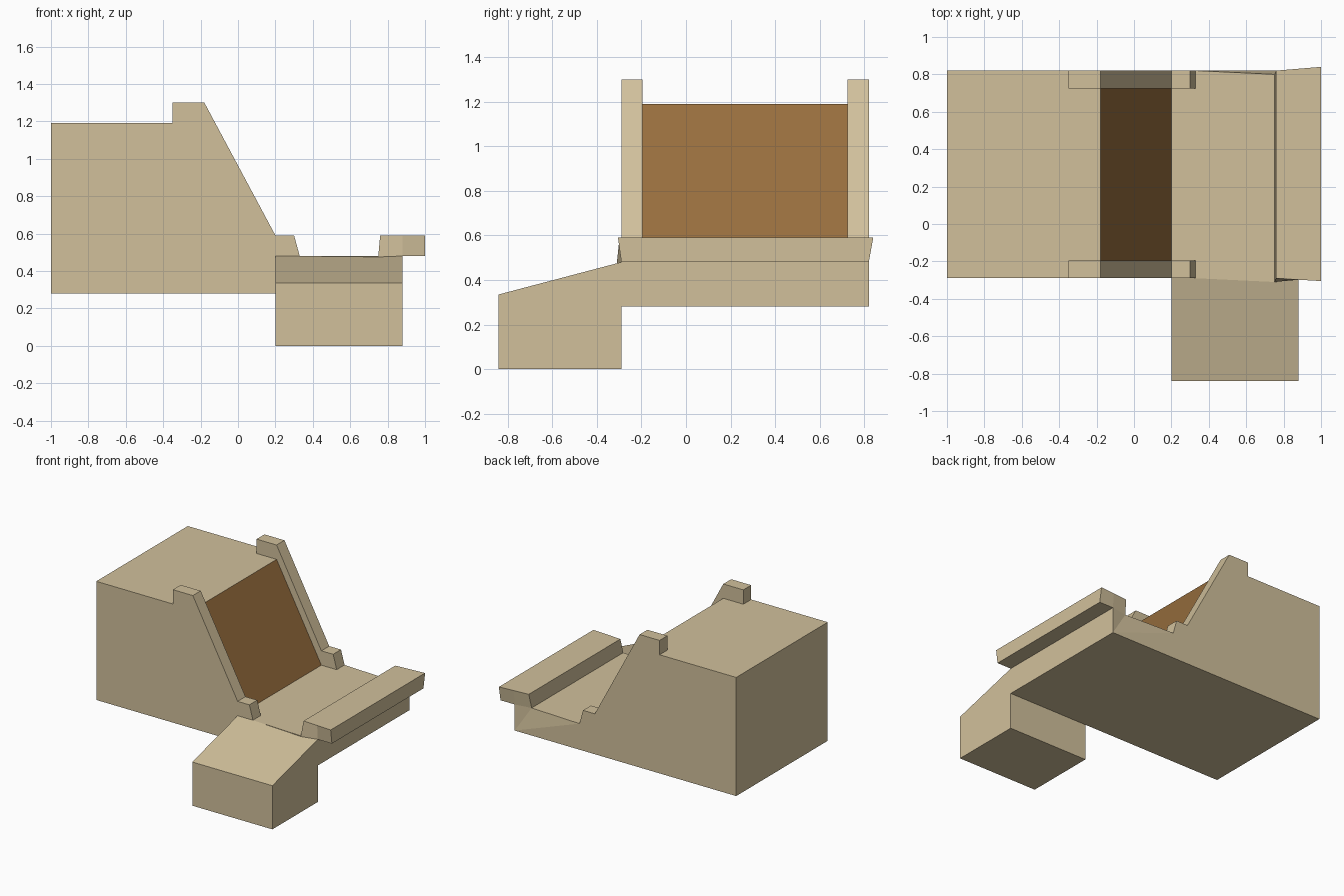
import bpy
import bmesh

default = bpy.data.objects.get("Cube")
if default:
    bpy.data.objects.remove(default, do_unlink=True)


def material(name, rgb):
    mat = bpy.data.materials.new(name)
    mat.use_nodes = True
    color = (*rgb, 1)
    mat.diffuse_color = color
    mat.node_tree.nodes["Principled BSDF"].inputs["Base Color"].default_value = color
    return mat


TAN = material("tan stone", (0.64, 0.53, 0.33))
BROWN = material("brown panel", (0.31, 0.155, 0.048))
FRONT, BACK = -0.29, 0.82
BASE, DECK, CURB, ROOF, RAIL_TOP = 0.28, 0.48, 0.59, 1.19, 1.30


def start_prism(near, far, caps=None):
    """Join two matching outlines of 3D points into a closed solid."""
    bm = bmesh.new()
    a = [bm.verts.new(p) for p in near]
    b = [bm.verts.new(p) for p in far]
    n = len(a)
    for i in range(n):
        j = (i + 1) % n
        bm.faces.new((a[i], a[j], b[j], b[i]))
    for loop in caps or [range(n)]:
        bm.faces.new([a[i] for i in loop])
        bm.faces.new([b[i] for i in reversed(loop)])
    bmesh.ops.recalc_face_normals(bm, faces=bm.faces)
    return bm


def finish(name, bm, mats):
    mesh = bpy.data.meshes.new(name)
    bm.to_mesh(mesh)
    bm.free()
    for mat in mats:
        mesh.materials.append(mat)
    obj = bpy.data.objects.new(name, mesh)
    bpy.context.collection.objects.link(obj)
    return obj


def side_profile(profile, y0, y1):
    return start_prism([(x, y0, z) for x, z in profile],
                       [(x, y1, z) for x, z in profile])


# Main body: tall block, sloped panel and low deck
body = side_profile([(-1, BASE), (0.88, BASE), (0.88, DECK), (0.75, DECK),
                     (0.33, DECK), (0.2, DECK), (-0.18, ROOF), (-1, ROOF)],
                    FRONT, BACK)
for face in body.faces:
    sloped = face.normal.x > 0.3 and face.normal.z > 0.3
    face.material_index = 1 if sloped else 0
bmesh.ops.triangulate(body, faces=[f for f in body.faces if len(f.verts) > 4])
for v in body.verts:  # slightly skewed deck corners beside the curb
    if abs(v.co.x - 0.75) < 0.001:
        v.co.y -= 0.02
finish("main_body", body, [TAN, BROWN])

# Raised rails on both sides of the sloped panel
rail_profile = [(-0.35, ROOF), (-0.18, ROOF), (0.2, DECK), (0.33, DECK),
                (0.3, CURB), (0.2, CURB), (-0.18, RAIL_TOP), (-0.35, RAIL_TOP)]
for name, y0, y1 in (("front_rail", FRONT, -0.195), ("back_rail", 0.725, BACK)):
    finish(name, side_profile(rail_profile, y0, y1), [TAN])

# Overhanging curb with flared, folded ends
curb_profile = [(0.75, DECK), (0.88, DECK), (1, DECK),
                (1, CURB), (0.88, CURB), (0.76, CURB)]
front_ys = [-0.31, -0.29, -0.29, -0.305, -0.298, -0.29]
back_ys = [0.80, 0.82, 0.82, 0.84, 0.83, 0.82]
near = [(x, y, z) for (x, z), y in zip(curb_profile, front_ys)]
far = [(x, y, z) for (x, z), y in zip(curb_profile, back_ys)]
finish("curb", start_prism(near, far, [(0, 1, 4, 5), (1, 2, 3, 4)]), [TAN])

# Front step with a sloping top
step_profile = [(-0.84, 0), (FRONT, 0), (FRONT, DECK), (-0.84, 0.335)]
finish("front_step", start_prism([(0.2, y, z) for y, z in step_profile],
                                 [(0.88, y, z) for y, z in step_profile]), [TAN])
